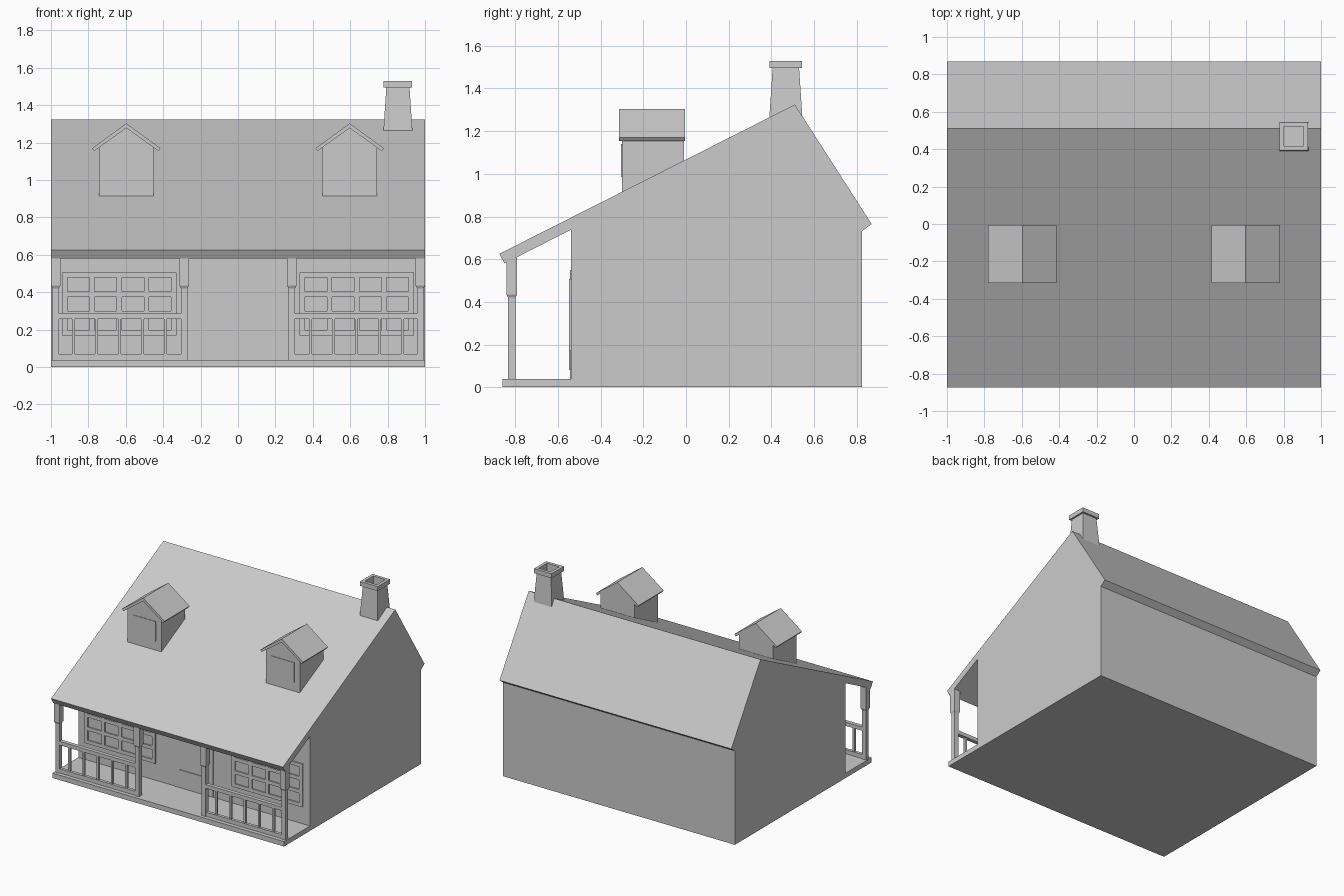
import bpy, bmesh
from mathutils import Matrix

cube = bpy.data.objects.get("Cube")
if cube:
    bpy.data.objects.remove(cube, do_unlink=True)

grey = bpy.data.materials.new("plain grey")
grey.use_nodes = True
COLOUR = (0.6, 0.6, 0.6, 1)
grey.diffuse_color = COLOUR
grey.node_tree.nodes["Principled BSDF"].inputs["Base Color"].default_value = COLOUR


def finish(name, bm):
    bmesh.ops.recalc_face_normals(bm, faces=bm.faces)
    mesh = bpy.data.meshes.new(name)
    bm.to_mesh(mesh)
    bm.free()
    mesh.materials.append(grey)
    ob = bpy.data.objects.new(name, mesh)
    bpy.context.collection.objects.link(ob)
    return ob


def add_box(bm, x0, x1, y0, y1, z0, z1):
    m = Matrix.Translation(((x0 + x1) / 2, (y0 + y1) / 2, (z0 + z1) / 2))
    m = m @ Matrix.Diagonal((x1 - x0, y1 - y0, z1 - z0, 1))
    bmesh.ops.create_cube(bm, size=1, matrix=m)


def add_prism(bm, points, vec):
    face = bm.faces.new([bm.verts.new(p) for p in points])
    out = bmesh.ops.extrude_face_region(bm, geom=[face], use_keep_orig=True)
    verts = [g for g in out["geom"] if isinstance(g, bmesh.types.BMVert)]
    bmesh.ops.translate(bm, verts=verts, vec=vec)


def add_loft(bm, rings):
    """Closed square sections joined in order, the last joined to the first."""
    loops = [[bm.verts.new((x + sx * r, y + sy * r, z))
              for sx, sy in ((-1, -1), (1, -1), (1, 1), (-1, 1))]
             for x, y, r, z in rings]
    for a, b in zip(loops, loops[1:]):
        for i in range(4):
            j = (i + 1) % 4
            bm.faces.new((a[i], a[j], b[j], b[i]))
    bm.faces.new(loops[0])
    bm.faces.new(loops[-1])


WALL = -0.54
# House shell: walls, long front roof, porch floor in one side profile
profile = [(-0.86, 0), (0.825, 0), (0.825, 0.732), (0.87, 0.765), (0.51, 1.325),
           (-0.875, 0.625), (-0.85, 0.58), (WALL, 0.738), (WALL, 0.038), (-0.86, 0.038)]
bm = bmesh.new()
add_prism(bm, [(-1, y, z) for y, z in profile], (2, 0, 0))
finish("house_shell", bm)

# Porch posts with thicker heads
for side, sign in (("right", -1), ("left", 1)):
    for place, x in (("outer", 0.975), ("inner", 0.287)):
        bm = bmesh.new()
        y = -0.817
        add_loft(bm, [(sign * x, y, 0.017, 0.03), (sign * x, y, 0.017, 0.42),
                      (sign * x, y, 0.025, 0.435), (sign * x, y, 0.025, 0.605)])
        finish(f"{side}_{place}_porch_post", bm)

    # Railing: two rails and five balusters
    bm = bmesh.new()
    x0, x1 = sorted((sign * 0.96, sign * 0.3))
    add_box(bm, x0, x1, -0.832, -0.802, 0.257, 0.286)
    add_box(bm, x0, x1, -0.829, -0.805, 0.036, 0.07)
    for i in range(5):
        x = sign * (0.388 + i * 0.123)
        add_box(bm, x - 0.008, x + 0.008, -0.825, -0.809, 0.06, 0.265)
    finish(f"{side}_porch_railing", bm)

    # Window: raised grid, four panes by three
    bm = bmesh.new()
    x0, x1 = sorted((sign * 0.94, sign * 0.33))
    z0, z1, w = 0.17, 0.507, 0.028
    for i in range(5):
        x = x0 + (x1 - x0 - w) * i / 4
        add_box(bm, x, x + w, WALL - 0.009, WALL + 0.01, z0, z1)
    for i in range(4):
        z = z0 + (z1 - z0 - w) * i / 3
        add_box(bm, x0, x1, WALL - 0.009, WALL + 0.01, z, z + w)
    finish(f"{side}_window_grid", bm)

    # Dormer: gabled box, overhanging roof and window plate
    c = sign * 0.597
    bm = bmesh.new()
    add_prism(bm, [(c - 0.146, -0.3, 0.88), (c + 0.146, -0.3, 0.88),
                   (c + 0.146, -0.3, 1.175), (c, -0.3, 1.28), (c - 0.146, -0.3, 1.175)],
              (0, 0.29, 0))
    finish(f"{side}_dormer_body", bm)
    bm = bmesh.new()
    add_prism(bm, [(c - 0.183, -0.315, 1.17), (c, -0.315, 1.303), (c + 0.183, -0.315, 1.17),
                   (c + 0.172, -0.315, 1.155), (c, -0.315, 1.278), (c - 0.172, -0.315, 1.155)],
              (0, 0.31, 0))
    finish(f"{side}_dormer_roof", bm)
    bm = bmesh.new()
    add_box(bm, c - 0.1, c + 0.1, -0.304, -0.295, 0.985, 1.14)
    finish(f"{side}_dormer_window", bm)

# Front door: thin leaf with raised lower panel and upper light
bm = bmesh.new()
add_box(bm, -0.165, 0.165, WALL - 0.003, WALL + 0.01, 0.038, 0.55)
add_box(bm, -0.12, 0.12, WALL - 0.009, WALL, 0.08, 0.18)
add_box(bm, -0.12, 0.12, WALL - 0.007, WALL, 0.3, 0.5)
finish("front_door", bm)

# Chimney: tapered stack, wider rim and open flue
bm = bmesh.new()
X, Y = 0.855, 0.468
add_loft(bm, [(X, Y, 0.085, 1.15), (X, Y, 0.062, 1.495), (X, Y, 0.076, 1.495),
              (X, Y, 0.076, 1.53), (X, Y, 0.052, 1.53), (X, Y, 0.052, 1.42)])
finish("chimney", bm)
